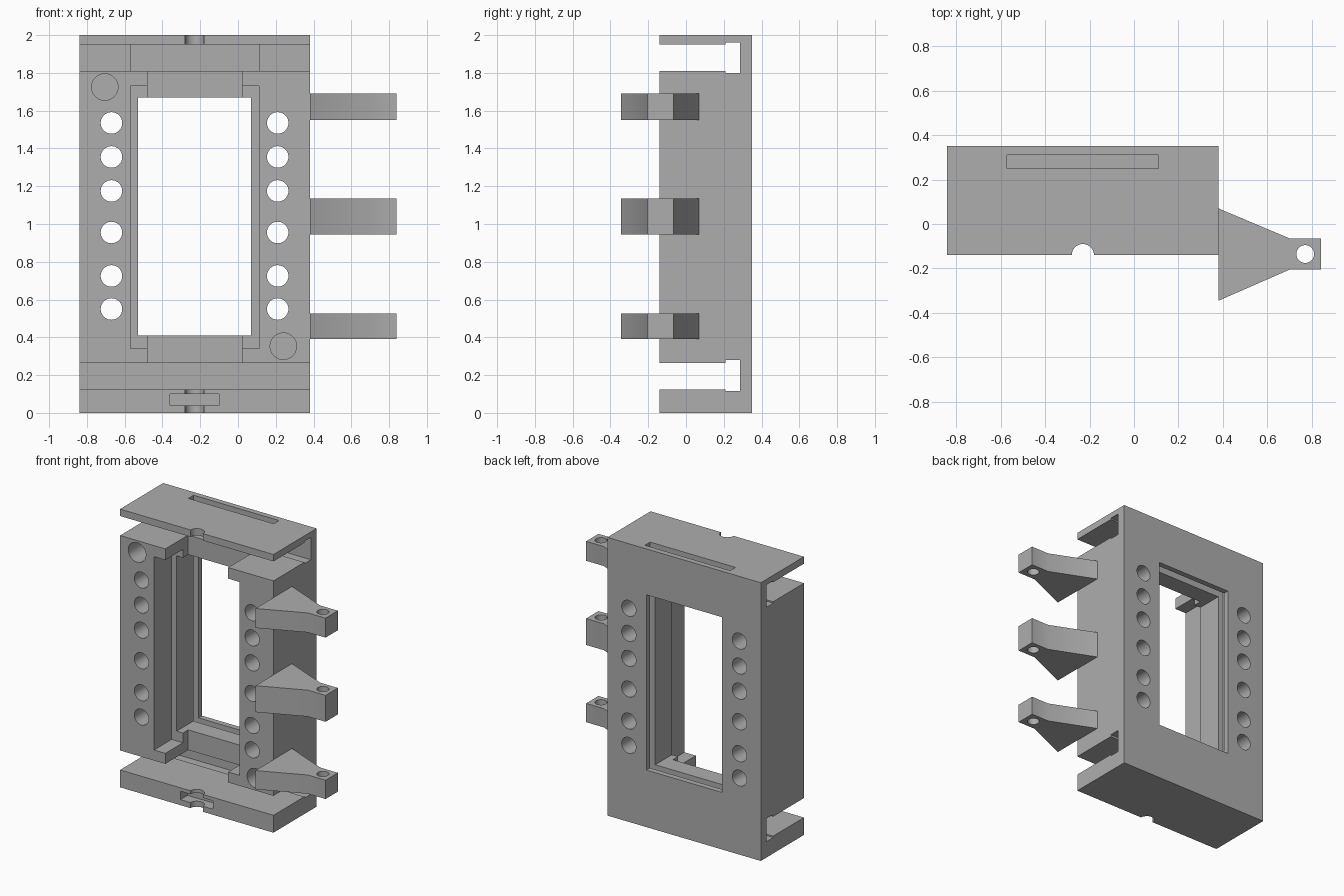
import bpy, bmesh, math
from mathutils import Matrix

cube = bpy.data.objects.get("Cube")
if cube:
    bpy.data.objects.remove(cube, do_unlink=True)

grey = bpy.data.materials.new("plain grey")
grey.use_nodes = True
grey.diffuse_color = (0.42, 0.42, 0.42, 1)
grey.node_tree.nodes["Principled BSDF"].inputs["Base Color"].default_value = (0.42, 0.42, 0.42, 1)


def make(name, bm):
    bmesh.ops.recalc_face_normals(bm, faces=bm.faces)
    mesh = bpy.data.meshes.new(name)
    bm.to_mesh(mesh)
    bm.free()
    mesh.materials.append(grey)
    obj = bpy.data.objects.new(name, mesh)
    bpy.context.collection.objects.link(obj)
    return obj


def box(name, x, y, z):
    bm = bmesh.new()
    bmesh.ops.create_cube(bm, size=1)
    for v in bm.verts:
        v.co = [lo if c < 0 else hi for c, (lo, hi) in zip(v.co, (x, y, z))]
    return make(name, bm)


def rod(name, centre, radius, length, along_y=False):
    bm = bmesh.new()
    turn = Matrix.Rotation(math.pi / 2, 4, 'X') if along_y else Matrix()
    bmesh.ops.create_cone(bm, cap_ends=True, segments=40, radius1=radius, radius2=radius,
                          depth=length, matrix=Matrix.Translation(centre) @ turn)
    return make(name, bm)


def prism(name, outline, z0, z1):
    bm = bmesh.new()
    face = bm.faces.new([bm.verts.new((x, y, z0)) for x, y in outline])
    top = bmesh.ops.extrude_face_region(bm, geom=[face])["geom"]
    bmesh.ops.translate(bm, vec=(0, 0, z1 - z0), verts=[g for g in top if isinstance(g, bmesh.types.BMVert)])
    return make(name, bm)


def cut(target, cutter):
    cutter.hide_render = True
    mod = target.modifiers.new("cut", 'BOOLEAN')
    mod.operation = 'DIFFERENCE'
    mod.solver = 'EXACT'
    mod.object = cutter
    bpy.context.view_layer.objects.active = target
    bpy.ops.object.modifier_apply(modifier=mod.name)
    bpy.data.objects.remove(cutter, do_unlink=True)


def smooth(obj):
    bpy.ops.object.select_all(action='DESELECT')
    obj.select_set(True)
    bpy.context.view_layer.objects.active = obj
    bpy.ops.object.shade_smooth_by_angle(angle=math.radians(30))


# Housing block
body = box("housing", (-0.84, 0.38), (-0.14, 0.35), (0, 2))

# Gaps behind the top and bottom flanges, with a wider undercut at the back
across = (-1, 0.5)
for neck, undercut in (((1.81, 1.95), (1.80, 1.96)), ((0.125, 0.265), (0.115, 0.28))):
    cut(body, box("gap", across, (-0.3, 0.25), neck))
    cut(body, box("undercut", across, (0.21, 0.285), undercut))

# Window, stepped front pocket, front channel and panel slot from the top
cut(body, box("window", (-0.53, 0.07), (-0.3, 0.5), (0.41, 1.67)))
cut(body, box("pocket", (-0.57, 0.11), (-0.3, 0.06), (0.34, 1.73)))
cut(body, box("channel", (-0.48, 0.02), (-0.3, 0.12), (0.2, 1.88)))
cut(body, box("panel_slot", (-0.57, 0.11), (0.25, 0.31), (0.34, 2.1)))

# Rows of through holes in both pillars
for x in (-0.67, 0.21):
    for z in (1.535, 1.355, 1.175, 0.955, 0.725, 0.55):
        cut(body, rod("hole", (x, 0, z), 0.057, 2, True))

# Blind round sockets in opposite corners
for x, z in ((-0.705, 1.725), (0.24, 0.353)):
    cut(body, rod("socket", (x, -0.14, z), 0.07, 0.4, True))

# Screw notch in both flanges and nut slot in the lower one
cut(body, rod("notch", (-0.23, -0.14, 1), 0.05, 3))
cut(body, box("nut_slot", (-0.36, -0.10), (-0.3, -0.06), (0.04, 0.10)))
smooth(body)

# Hinge lugs on the left side
outline = [(0.38, 0.07), (0.70, -0.065), (0.84, -0.065),
           (0.84, -0.205), (0.70, -0.205), (0.38, -0.345)]
for name, z0, z1 in (("top", 1.55, 1.69), ("middle", 0.945, 1.135), ("bottom", 0.39, 0.525)):
    lug = prism(name + "_hinge_lug", outline, z0, z1)
    cut(lug, rod("pin_hole", (0.77, -0.135, z0), 0.04, 1))
    smooth(lug)
